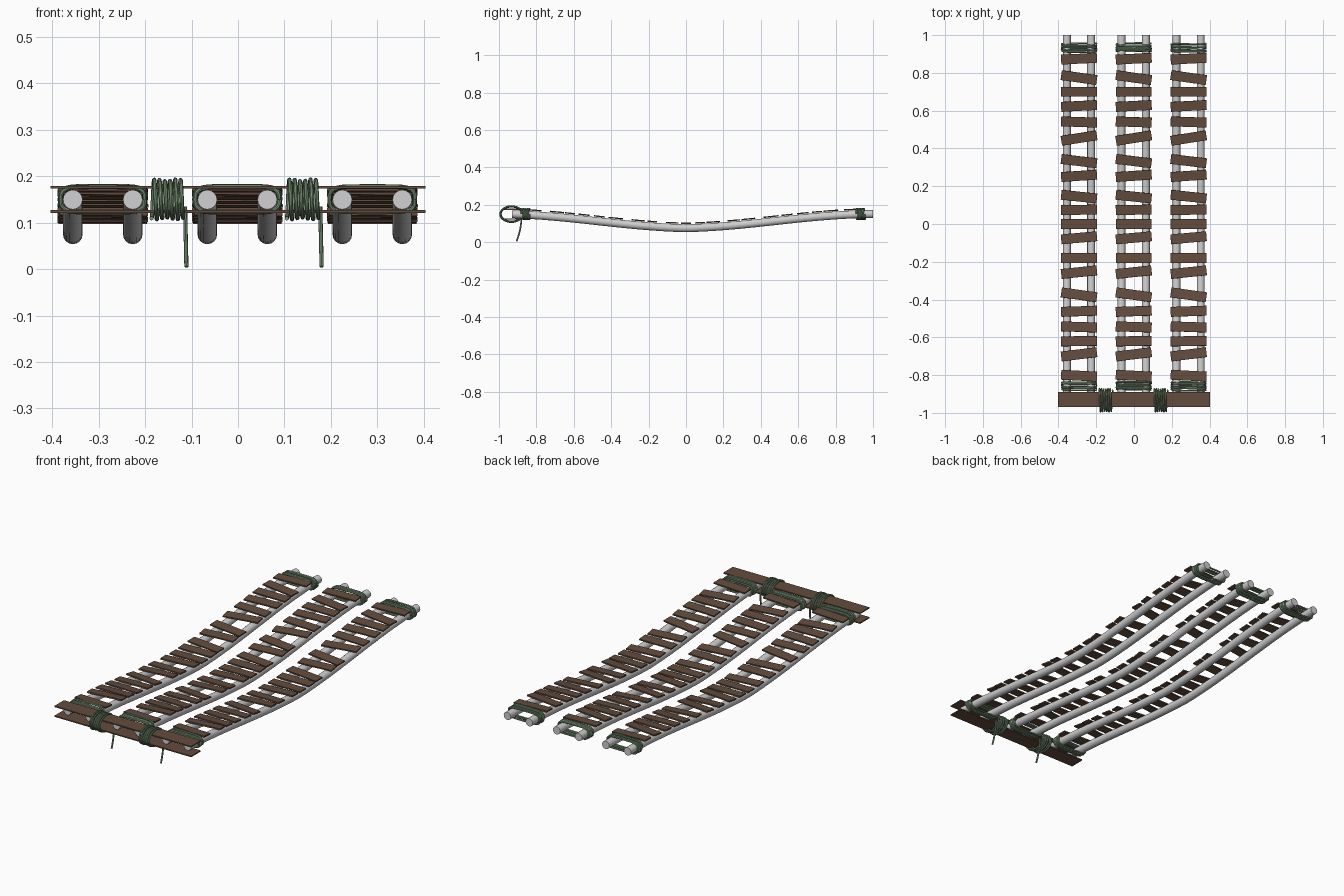
import bpy, math, random
from mathutils import Matrix, Vector

random.seed(4)
cube = bpy.data.objects.get("Cube")
if cube:
    bpy.data.objects.remove(cube, do_unlink=True)


def material(name, rgb):
    m = bpy.data.materials.new(name)
    m.use_nodes = True
    m.diffuse_color = (*rgb, 1)
    m.node_tree.nodes["Principled BSDF"].inputs["Base Color"].default_value = (*rgb, 1)
    return m


WOOD = material("brown wood", (0.125, 0.072, 0.047))
ROPE = material("green rope", (0.2, 0.31, 0.19))
POLE = material("light grey pole", (0.62, 0.62, 0.63))

TRACKS = {"right": -0.291, "middle": -0.0015, "left": 0.289}
POLE_R = 0.021
END_Z = 0.15


def sag(y):
    """Height of the pole centre line: flat at the ends, lowest in the middle."""
    t = min(abs(y) / 0.95, 1)
    return 0.074 + (END_Z - 0.074) * (0.5 - 0.5 * math.cos(math.pi * t)) * 0.65 \
        + (END_Z - 0.074) * 0.35 * t


def tube(name, points, radius, mat, resolution):
    """Round tube along a path, turned into a smooth mesh."""
    curve = bpy.data.curves.new(name, "CURVE")
    curve.dimensions = "3D"
    curve.bevel_depth = radius
    curve.bevel_resolution = resolution
    curve.use_fill_caps = True
    spline = curve.splines.new("POLY")
    spline.points.add(len(points) - 1)
    for p, co in zip(spline.points, points):
        p.co = (*co, 1)
    curve.materials.append(mat)
    ob = bpy.data.objects.new(name, curve)
    bpy.context.collection.objects.link(ob)
    bpy.ops.object.select_all(action="DESELECT")
    ob.select_set(True)
    bpy.context.view_layer.objects.active = ob
    bpy.ops.object.convert(target="MESH")
    bpy.ops.object.shade_smooth_by_angle(angle=math.radians(40))
    return bpy.context.object


def board(name, centre, size, turn=0.0, pitch=0.0):
    bpy.ops.mesh.primitive_cube_add(size=1)
    ob = bpy.context.object
    ob.name = name
    ob.data.transform(Matrix.Diagonal((*size, 1)))
    ob.matrix_world = (Matrix.Translation(centre) @ Matrix.Rotation(pitch, 4, "X")
                       @ Matrix.Rotation(turn, 4, "Z"))
    ob.data.materials.append(WOOD)


def power(v, e):
    return math.copysign(abs(v) ** e, v)


def lashing(name, x, y):
    """Rope wound round both poles of one track."""
    turns, steps = 5, 32
    points = []
    for i in range(turns * steps + 1):
        a = 2 * math.pi * i / steps
        if i % steps == 0:
            slant = random.uniform(-0.006, 0.006)
            grow = random.uniform(0, 0.003)
        points.append((x + (0.09 + grow) * power(math.cos(a), 0.35),
                       y - 0.022 + 0.044 * i / (turns * steps) + slant * math.sin(a),
                       END_Z + (0.026 + grow) * power(math.sin(a), 0.6)))
    tube(name, points, 0.0045, ROPE, 2)


def coil(name, x):
    """Rope wound round the two cross boards, with a loose end hanging down."""
    turns, steps = 6, 28
    points = []
    for i in range(turns * steps + 1):
        a = 2 * math.pi * i / steps - math.pi / 2
        grow = 0.002 * math.sin(i / 17)
        points.append((x - 0.034 + 0.068 * i / (turns * steps),
                       -0.933 + (0.059 + grow) * math.cos(a),
                       END_Z + (0.041 + grow) * math.sin(a)))
    tube(name, points, 0.0045, ROPE, 2)
    end = Vector((x + 0.038, -0.88, 0.135))
    tail = [end + Vector((0.003 * t, -0.026 * t * t, -0.13 * t))
            for t in (i / 8 for i in range(9))]
    tube(name + "_loose_end", tail, 0.0045, ROPE, 2)


# Slats: position along the track and turn in degrees
SLATS = [(0.875, 3), (0.775, -8), (0.7, 0), (0.625, 3), (0.54, -2), (0.455, 9),
         (0.333, -7), (0.255, 4), (0.145, -6), (0.075, 1), (0, 0), (-0.073, 5),
         (-0.18, 0), (-0.255, 6), (-0.375, -8), (-0.462, 2), (-0.545, -2),
         (-0.62, 1), (-0.69, 7), (-0.803, -3)]

# Three tracks of poles, slats and lashings
for side, x in TRACKS.items():
    for label, dx in (("right", -0.0645), ("left", 0.0645)):
        path = [(x + dx, y, sag(y)) for y in (-0.93 + 1.93 * i / 36 for i in range(37))]
        tube(f"{side}_track_{label}_pole", path, POLE_R, POLE, 6)
    for n, (y, deg) in enumerate(SLATS):
        slope = math.atan((sag(y + 0.03) - sag(y - 0.03)) / 0.06)
        board(f"{side}_track_slat_{n + 1}", (x, y, sag(y) + POLE_R + 0.006),
              (0.19, 0.052, 0.007), math.radians(deg), slope)
    lashing(f"{side}_track_front_lashing", x, -0.857)
    lashing(f"{side}_track_back_lashing", x, 0.934)

# Cross boards clamping the front ends
for name, z in (("upper_cross_board", 0.176), ("lower_cross_board", 0.124)):
    board(name, (0, -0.93, z), (0.806, 0.08, 0.006))

# Ropes tying the cross boards together
coil("right_board_rope", -0.152)
coil("left_board_rope", 0.139)
